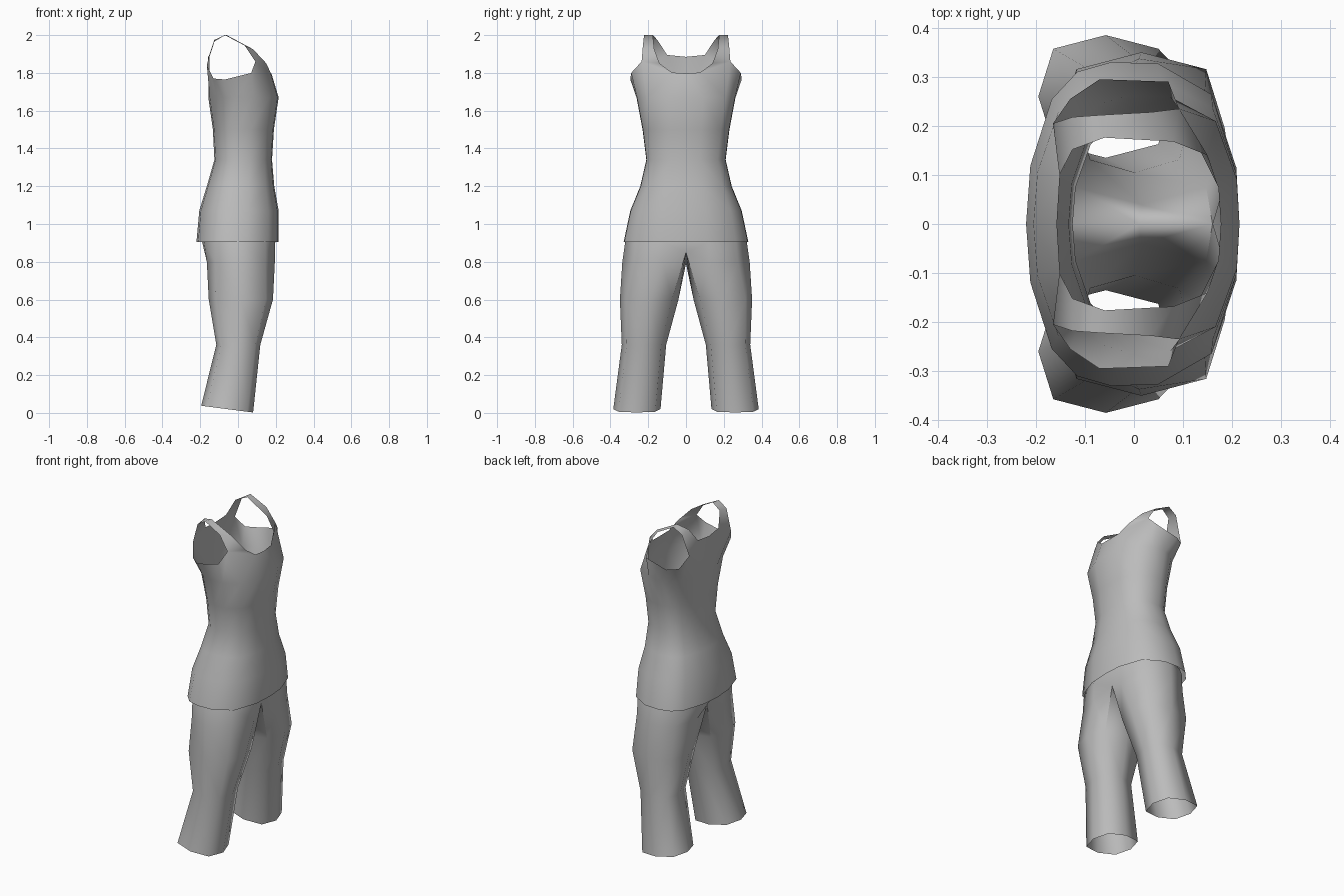
import bpy, bmesh, math

if "Cube" in bpy.data.objects:
    bpy.data.objects.remove(bpy.data.objects["Cube"])

grey = bpy.data.materials.new("fabric_grey")
grey.diffuse_color = (0.5, 0.5, 0.5, 1)
grey.use_nodes = True
grey.node_tree.nodes["Principled BSDF"].inputs["Base Color"].default_value = grey.diffuse_color


def make_mirrored(name, build):
    """Build the +y half with bmesh, then mirror it across y = 0."""
    bm = bmesh.new()
    build(bm)
    bmesh.ops.recalc_face_normals(bm, faces=bm.faces)
    mesh = bpy.data.meshes.new(name)
    bm.to_mesh(mesh)
    bm.free()
    mesh.materials.append(grey)
    obj = bpy.data.objects.new(name, mesh)
    bpy.context.collection.objects.link(obj)
    mod = obj.modifiers.new("mirror", 'MIRROR')
    mod.use_axis = (False, True, False)
    mod.use_clip = True
    mod.merge_threshold = 0.002
    bpy.ops.object.select_all(action='DESELECT')
    obj.select_set(True)
    bpy.context.view_layer.objects.active = obj
    bpy.ops.object.shade_smooth_by_angle(angle=math.radians(60))
    return obj


def bridge(bm, a, b, closed=False):
    """Quads between two rows of vertices."""
    n = len(a)
    for i in range(n if closed else n - 1):
        j = (i + 1) % n
        bm.faces.new((a[i], a[j], b[j], b[i]))


def tank_top(bm):
    # half outline from centre back to centre front (depth share, width share)
    outline = [(0, 0), (.02, .36), (.12, .77), (.24, .94), (.4, 1),
               (.62, .99), (.87, .8), (.985, .35), (1, 0)]
    # height, back x, front x, half width
    levels = [(.905, -.22, .215, .33), (1.07, -.205, .215, .295),
              (1.2, -.165, .192, .242), (1.34, -.125, .18, .21),
              (1.5, -.133, .19, .23), (1.67, -.157, .215, .262)]
    rows = [[bm.verts.new((b + (f - b) * u, w * v, z)) for u, v in outline]
            for z, b, f, w in levels]
    # neckline and armhole edge
    edge = [(-.158, 0, 1.885), (-.152, .1, 1.895), (-.165, .205, 1.84),
            (-.13, .255, 1.77), (-.07, .295, 1.765), (.07, .29, 1.8),
            (.092, .235, 1.86), (.172, .075, 1.802), (.177, 0, 1.797)]
    rows.append([bm.verts.new(p) for p in edge])
    for a, b in zip(rows, rows[1:]):
        bridge(bm, a, b)
    # shoulder strap from the front edge over to the back edge
    top = rows[-1]
    inner = [bm.verts.new(p) for p in
             [(.15, .14, 1.85), (.08, .168, 1.925), (-.06, .176, 2.0), (-.125, .152, 1.975)]]
    outer = [bm.verts.new(p) for p in
             [(.035, .228, 1.945), (-.07, .222, 2.0), (-.125, .218, 1.965)]]
    bm.faces.new((top[6], top[7], inner[0]))
    bridge(bm, [top[6]] + outer + [top[2]], inner + [top[1]])


def trousers(bm):
    # ring order: inner, front inner, front, front outer, outer, back outer, back, back inner
    # height, back x, front x, inner y, outer y, hem slope
    levels = [(.02, -.195, .08, .135, .385, -.13), (.36, -.115, .118, .105, .34, 0),
              (.6, -.155, .185, .04, .35, 0)]
    rows = []
    for z, xb, xf, yi, yo, slope in levels:
        cx, cy, rx, ry = (xb + xf) / 2, (yi + yo) / 2, (xf - xb) / 2, (yo - yi) / 2
        ring = []
        for k in range(8):
            t = k * math.pi / 4
            s = 1.1 if k % 2 else 1
            dx = rx * s * math.sin(t)
            ring.append(bm.verts.new((cx + dx, cy - ry * s * math.cos(t), z + slope * dx)))
        rows.append(ring)
    # crotch ring, its inner side lying on the centre seam
    crotch = [(.01, 0, .79), (.16, 0, .85), (.195, .12, .8), (.145, .275, .8),
              (.01, .337, .8), (-.12, .28, .8), (-.165, .13, .8), (-.145, 0, .84)]
    rows.append([bm.verts.new(p) for p in crotch])
    for a, b in zip(rows, rows[1:]):
        bridge(bm, a, b, closed=True)
    # seat and waist, tucked under the top
    waist = [(.2, 0), (.195, .12), (.145, .265), (0, .322),
             (-.12, .275), (-.18, .12), (-.19, 0)]
    prev = rows[-1][1:]
    for z, s in [(.905, 1), (.95, .95)]:
        row = [bm.verts.new((x * s, y * s, z)) for x, y in waist]
        bridge(bm, prev, row)
        prev = row


make_mirrored("tank_top", tank_top)
make_mirrored("trousers", trousers)
